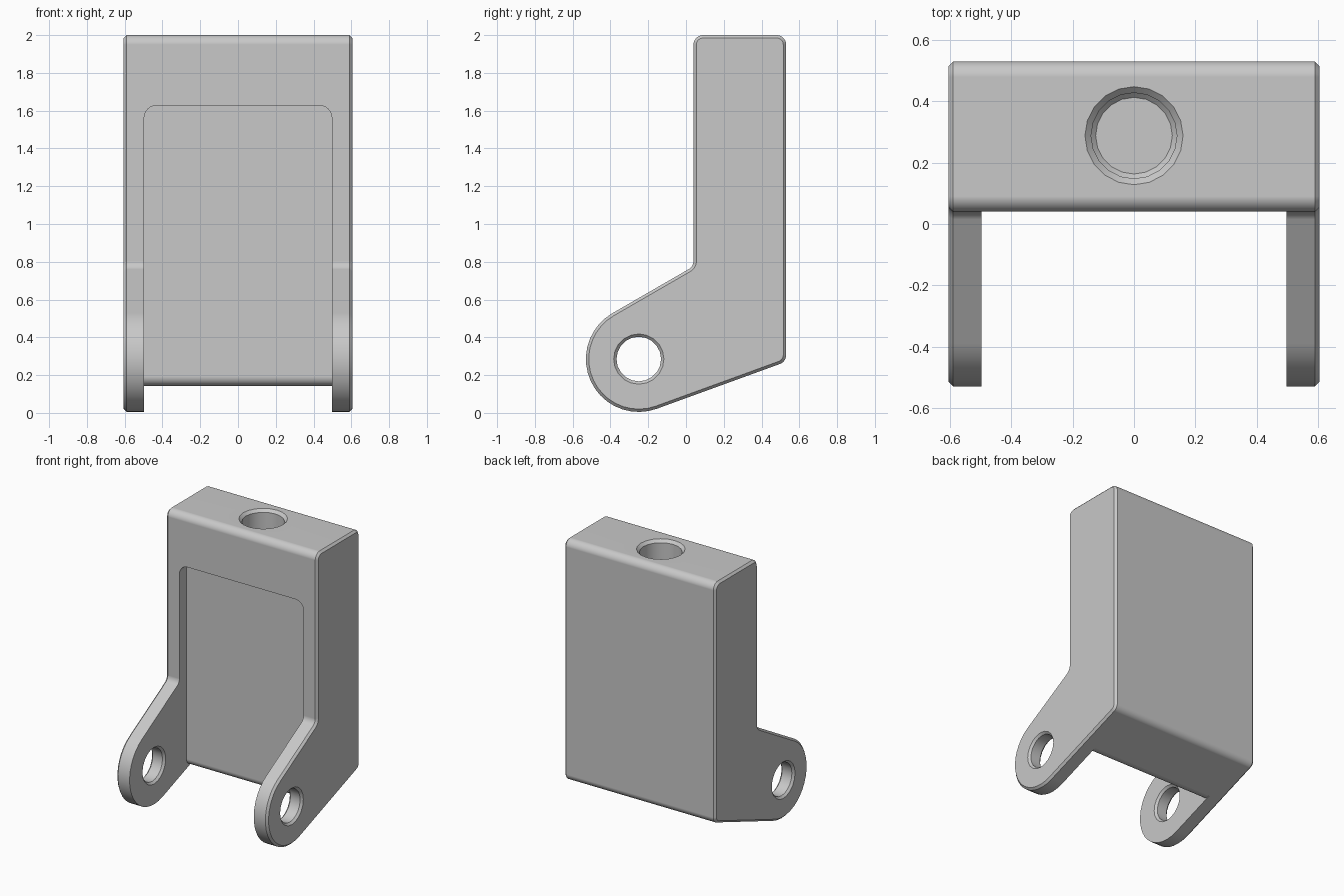
import bpy
import bmesh
from math import cos, sin, tan, radians
from mathutils import Vector, Matrix

if "Cube" in bpy.data.objects:
    bpy.data.objects.remove(bpy.data.objects["Cube"])

grey = bpy.data.materials.new("plain grey")
grey.use_nodes = True
grey.diffuse_color = (0.58, 0.58, 0.58, 1)
grey.node_tree.nodes["Principled BSDF"].inputs["Base Color"].default_value = grey.diffuse_color

HALF_WIDTH = 0.605
ARM_INNER = 0.497
FRONT, BACK, TOP = 0.04, 0.53, 2.0
WALL = 0.12                      # front face of the recessed panel
FILLET = 0.05
CHAMFER = 0.015
PIVOT = Vector((-0.25, 0.285))   # y, z of the pivot holes
EYE = 0.28                       # radius of the arm ends
SLOPE = radians(20)              # underside angle
RISE = radians(30)               # arm top angle


def arc(centre, radius, start, end, steps):
    """Points (y, z) along an arc, angles in degrees."""
    angles = [radians(start + (end - start) * i / steps) for i in range(steps + 1)]
    return [centre + radius * Vector((cos(a), sin(a))) for a in angles]


def fillet(before, corner, after, radius=FILLET, steps=6):
    """Points that round one corner of a profile."""
    u, v = (before - corner).normalized(), (after - corner).normalized()
    half = u.angle(v) / 2
    reach = radius / tan(half)
    centre = corner + (u + v).normalized() * radius / sin(half)
    a, b = corner + u * reach - centre, corner + v * reach - centre
    return [centre + radius * a.lerp(b, i / steps).normalized() for i in range(steps + 1)]


def to_object(bm, name):
    bmesh.ops.recalc_face_normals(bm, faces=bm.faces)
    mesh = bpy.data.meshes.new(name)
    bm.to_mesh(mesh)
    bm.free()
    mesh.materials.append(grey)
    obj = bpy.data.objects.new(name, mesh)
    bpy.context.collection.objects.link(obj)
    return obj


def extrude_profile(points, half):
    """Prism across x from a side profile."""
    bm = bmesh.new()
    face = bm.faces.new([bm.verts.new((-half, p.x, p.y)) for p in points])
    new = bmesh.ops.extrude_face_region(bm, geom=[face])["geom"]
    verts = [g for g in new if isinstance(g, bmesh.types.BMVert)]
    bmesh.ops.translate(bm, verts=verts, vec=(2 * half, 0, 0))
    return bm


def lathe(name, outline, matrix, sides=20):
    """Closed turned solid from (height, radius) pairs."""
    bm = bmesh.new()
    rings = []
    for height, radius in outline:
        made = bmesh.ops.create_circle(bm, segments=sides, radius=radius,
                                       matrix=matrix @ Matrix.Translation((0, 0, height)))
        rings.append(made["verts"])
    for low, high in zip(rings, rings[1:]):
        for i in range(sides):
            j = (i + 1) % sides
            bm.faces.new((low[i], low[j], high[j], high[i]))
    bm.faces.new(rings[0])
    bm.faces.new(rings[-1])
    return to_object(bm, name)


def underside(y):
    """Height of the sloping underside, tangent to the arm ends."""
    return PIVOT.y - EYE * cos(SLOPE) + (y - PIVOT.x - EYE * sin(SLOPE)) * tan(SLOPE)


# bracket body: side profile with rounded corners, chamfered on both sides
eye = arc(PIVOT, EYE, 120, 290, 18)
elbow_z = eye[0].y + (FRONT - eye[0].x) * tan(RISE)
corners = [eye[-1], Vector((BACK, underside(BACK))), Vector((BACK, TOP)),
           Vector((FRONT, TOP)), Vector((FRONT, elbow_z)), eye[0]]
profile = list(eye)
for before, corner, after in zip(corners, corners[1:], corners[2:]):
    profile += fillet(before, corner, after)
bm = extrude_profile(profile, HALF_WIDTH)
rims = [e for e in bm.edges if abs(e.verts[0].co.x - e.verts[1].co.x) < 1e-4]
bmesh.ops.bevel(bm, geom=rims, offset=CHAMFER, segments=1, affect='EDGES')
body = to_object(bm, "clevis_bracket")

# recess between the arms, leaving a rounded lower edge on the panel
centre = Vector((WALL + FILLET, underside(WALL + FILLET) + FILLET / cos(SLOPE)))
RECESS_TOP = 1.627
edge = arc(centre, FILLET, 180, 270 + 20, 8)
recess = [Vector((-1, RECESS_TOP)), Vector((WALL, RECESS_TOP))] + edge
recess += [Vector((edge[-1].x, -1)), Vector((-1, -1))]
bm = extrude_profile(recess, ARM_INNER)
upper = [e for e in bm.edges
         if all(abs(v.co.z - RECESS_TOP) < 1e-4 for v in e.verts)
         and abs(e.verts[0].co.x - e.verts[1].co.x) < 1e-4]
bmesh.ops.bevel(bm, geom=upper, offset=0.065, segments=6, profile=0.5, affect='EDGES')
cutters = [to_object(bm, "recess_cutter")]

# pivot holes, countersunk on both faces of each arm
R, FLARE = 0.118, 0.05
pivot_outline = [(ARM_INNER - FLARE, R + CHAMFER + FLARE), (ARM_INNER + CHAMFER, R),
                 (HALF_WIDTH - CHAMFER, R), (HALF_WIDTH + FLARE, R + CHAMFER + FLARE)]
for side, name in ((1, "left"), (-1, "right")):
    matrix = Matrix.Translation((0, PIVOT.x, PIVOT.y)) @ Matrix.Rotation(radians(90 * side), 4, 'Y')
    cutters.append(lathe(name + "_pivot_cutter", pivot_outline, matrix))

# blind hole in the top, countersunk, with a chamfered floor
socket = [(1.58, 0.125), (1.595, 0.14), (1.98, 0.14), (2.02, 0.18)]
cutters.append(lathe("socket_cutter", socket, Matrix.Translation((0, 0.288, 0))))

# cut everything out of the body
bpy.ops.object.select_all(action='DESELECT')
bpy.context.view_layer.objects.active = body
body.select_set(True)
for cutter in cutters:
    cutter.hide_render = True
    mod = body.modifiers.new(cutter.name, 'BOOLEAN')
    mod.operation = 'DIFFERENCE'
    mod.solver = 'EXACT'
    mod.object = cutter
    bpy.ops.object.modifier_apply(modifier=mod.name)
    bpy.data.objects.remove(cutter)

# smooth fillets, crisp chamfers, flat large faces
bpy.ops.object.shade_smooth_by_angle(angle=radians(30))
weighted = body.modifiers.new("weighted normals", 'WEIGHTED_NORMAL')
weighted.keep_sharp = True
